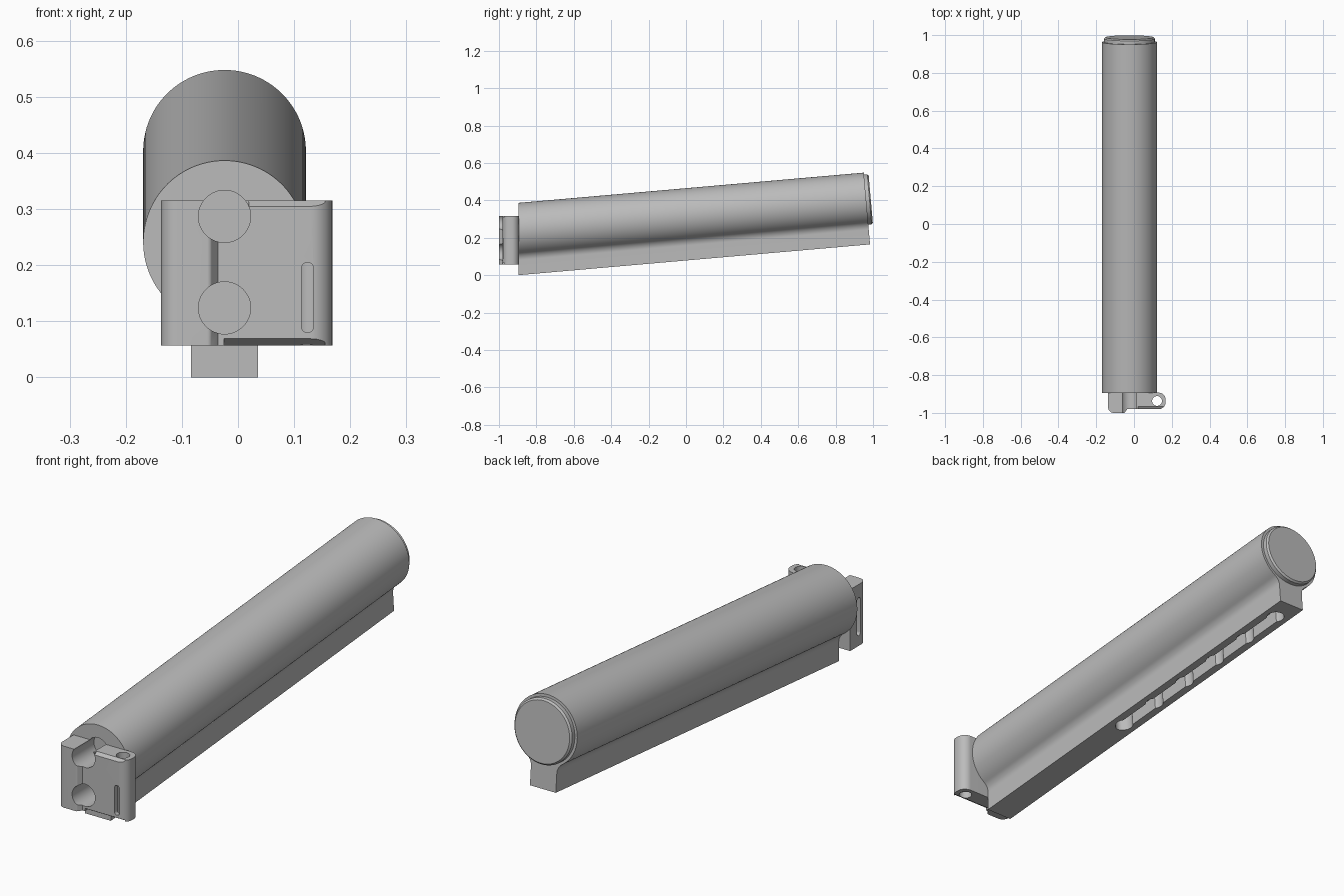
import bpy, bmesh, math
from mathutils import Matrix, Vector

cube = bpy.data.objects.get("Cube")
if cube:
    bpy.data.objects.remove(cube, do_unlink=True)

GREY = (0.5, 0.5, 0.5, 1)
metal = bpy.data.materials.new("satin_grey_metal")
metal.use_nodes = True
metal.diffuse_color = GREY
metal.node_tree.nodes["Principled BSDF"].inputs["Base Color"].default_value = GREY

CX = -0.024                       # centre line of the tube
TILT = math.radians(5)
FRONT_Y = -0.895                  # vertical front face
BACK = Vector((CX, 0.963, 0.4036))
FRAME = Matrix.Translation(BACK) @ Matrix.Rotation(TILT, 4, 'X')
R, RAIL_HALF, RAIL_LOW, FILLET = 0.145, 0.06, -0.24, 0.05


def loft(name, rings):
    """Closed solid through rings of equal point count."""
    bm = bmesh.new()
    rows = [[bm.verts.new(p) for p in ring] for ring in rings]
    n = len(rows[0])
    for a, b in zip(rows, rows[1:]):
        for i in range(n):
            j = (i + 1) % n
            bm.faces.new((a[i], a[j], b[j], b[i]))
    bm.faces.new(rows[0])
    bm.faces.new(rows[-1])
    bmesh.ops.recalc_face_normals(bm, faces=bm.faces)
    mesh = bpy.data.meshes.new(name)
    bm.to_mesh(mesh)
    bm.free()
    mesh.materials.append(metal)
    obj = bpy.data.objects.new(name, mesh)
    bpy.context.scene.collection.objects.link(obj)
    return obj


def prism(name, outline, axis, lo, hi, frame=Matrix()):
    """Extrude a 2D outline along one axis."""
    place = {'X': lambda u, v, a: (a, u, v),
             'Y': lambda u, v, a: (u, a, v),
             'Z': lambda u, v, a: (u, v, a)}[axis]
    return loft(name, [[frame @ Vector(place(u, v, a)) for u, v in outline]
                       for a in (lo, hi)])


def arc(cx, cy, r, start, end, steps=12):
    return [(cx + r * math.cos(t), cy + r * math.sin(t))
            for t in (math.radians(start + (end - start) * i / steps)
                      for i in range(steps + 1))]


def disc(cx, cy, r, n=48):
    return arc(cx, cy, r, 0, 360, n)[:-1]


def slot(u, v0, v1, r):
    """Round-ended slot running along the second coordinate."""
    return arc(u, v1 - r, r, 0, 180) + arc(u, v0 + r, r, 180, 360)


def carve(obj, cutters):
    for c in cutters:
        c.hide_render = True
        mod = obj.modifiers.new(c.name, 'BOOLEAN')
        mod.operation, mod.solver, mod.object = 'DIFFERENCE', 'EXACT', c
    graph = bpy.context.evaluated_depsgraph_get()
    mesh = bpy.data.meshes.new_from_object(obj.evaluated_get(graph))
    obj.modifiers.clear()
    obj.data = mesh
    mesh.materials.clear()
    mesh.materials.append(metal)
    for c in cutters:
        bpy.data.objects.remove(c, do_unlink=True)


def smooth(obj, angle=25):
    for p in obj.data.polygons:
        p.use_smooth = True
        p.material_index = 0
    obj.data.set_sharp_from_angle(angle=math.radians(angle))


def bolt_holes():
    return [prism("bolt_cutter", disc(CX, z, 0.0465), 'Y', -1.1, -0.855)
            for z in (0.287, 0.124)]


# Tube cross-section: round body blended into a straight rail below
fx = RAIL_HALF + FILLET
fz = -math.sqrt((R + FILLET) ** 2 - fx ** 2)
joint = math.degrees(math.atan2(fz, fx))
right = [(RAIL_HALF, RAIL_LOW)] + arc(fx, fz, FILLET, 180, 180 + joint, 10)
left = [(-x, z) for x, z in reversed(right)]
section = right + arc(0, 0, R, joint, 180 - joint, 80)[1:-1] + left


def front_point(x, z):
    y = (FRONT_Y - BACK.y + z * math.sin(TILT)) / math.cos(TILT)
    return FRAME @ Vector((x, y, z))


tube = loft("tube_and_rail", [[FRAME @ Vector((x, 0, z)) for x, z in section],
                              [front_point(x, z) for x, z in section]])

# Adjustment slot with locating holes under the rail
cutters = [prism("slot_cutter", slot(0, -1.12, -0.07, 0.026), 'Z', -0.3, -0.18, FRAME)]
cutters += [prism("stop_cutter", disc(0, -0.105 - 0.195 * i, 0.036, 32), 'Z',
                  -0.3, -0.14, FRAME) for i in range(6)]
carve(tube, cutters + bolt_holes())
smooth(tube)

# Chamfered end cap
cap = loft("end_cap", [[FRAME @ Vector((x, y, z)) for x, z in disc(0, 0, r, 80)]
                       for y, r in ((-0.005, 0.134), (0.018, 0.134), (0.025, 0.127))])
smooth(cap)

# Hinge block: raised boss on one side, rounded lug on the other
BLOCK_BACK, LOW, HIGH = -0.893, 0.057, 0.315
plan = [(-0.137, BLOCK_BACK)] + arc(-0.107, -0.97, 0.03, 180, 270)
plan += arc(-0.055, -0.99, 0.01, 270, 315, 4) + [(-0.036, -0.98)]
plan += arc(0.13, -0.942, 0.038, 270, 360) + arc(0.13, -0.931, 0.038, 0, 90)
block = prism("hinge_block", plan, 'Z', LOW, HIGH)

top_bevel = [(-1.0, HIGH - 0.024), (-0.96, HIGH + 0.004), (-1.0, HIGH + 0.004)]
low_bevel = [(-1.01, LOW + 0.03), (-0.955, LOW - 0.003), (-1.01, LOW - 0.003)]
cutters = bolt_holes() + [
    prism("pin_cutter", disc(0.122, -0.937, 0.026), 'Z', 0, 0.4),
    prism("front_slot_cutter", slot(0.124, 0.08, 0.205, 0.011), 'Y', -1.1, -0.955),
    prism("side_slot_cutter", slot(-0.95, 0.1, 0.26, 0.011), 'X', -0.2, -0.122),
    prism("top_bevel_cutter", top_bevel, 'X', 0.02, 0.155),
    prism("low_bevel_cutter", low_bevel, 'X', -0.025, 0.155),
]
carve(block, cutters)
smooth(block)
